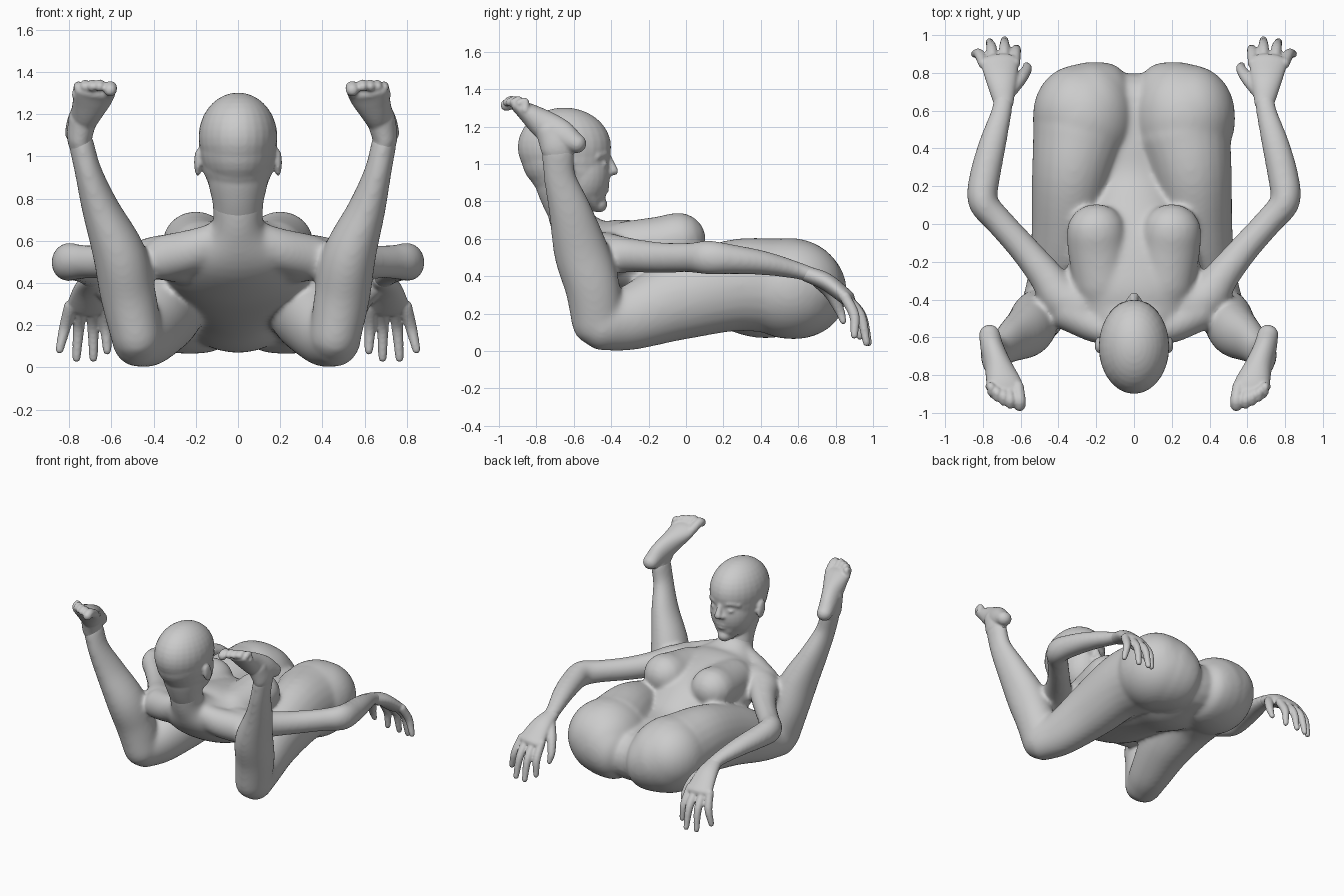
import bpy, bmesh, math
from mathutils import Vector, Matrix

X, Z = Vector((1, 0, 0)), Vector((0, 0, 1))


def spline(pts, steps=5):
    """Catmull-Rom resample of (x, y, z, a, b) points."""
    P = [Vector(p) for p in pts]
    P = [2 * P[0] - P[1]] + P + [2 * P[-1] - P[-2]]
    out = []
    for i in range(1, len(P) - 2):
        p0, p1, p2, p3 = P[i - 1:i + 3]
        for k in range(steps):
            t = k / steps
            out.append(0.5 * (2 * p1 + (p2 - p0) * t + (2 * p0 - 5 * p1 + 4 * p2 - p3) * t * t
                              + (3 * p1 - p0 - 3 * p2 + p3) * t ** 3))
    return out + [P[-2]]


def tube(bm, pts, side=X, n=24):
    """Round-ended elliptical tube; a = radius along side, b = across it."""
    pts = spline(pts)
    C = [Vector(p[:3]) for p in pts]
    rings = []
    last = len(C) - 1
    for i, p in enumerate(pts):
        t = (C[min(i + 1, last)] - C[max(i - 1, 0)]).normalized()
        s = (side - side.dot(t) * t).normalized()
        frame = (C[i], s, t.cross(s), p[3], p[4])
        cap = [(math.sin(q), math.cos(q)) for q in (0.4, 0.8, 1.2, 1.5)]
        r = min(p[3], p[4])
        caps = [(C[i] + t * r * h * (-1 if i == 0 else 1), frame[1], frame[2], p[3] * c, p[4] * c) for h, c in cap]
        if i == 0:
            rings += caps[::-1]
        rings.append(frame)
        if i == last:
            rings += caps
    vs = [[bm.verts.new(c + s * a * math.cos(2 * math.pi * k / n) + m * b * math.sin(2 * math.pi * k / n))
           for k in range(n)] for c, s, m, a, b in rings]
    for r0, r1 in zip(vs, vs[1:]):
        for k in range(n):
            bm.faces.new((r0[k], r0[(k + 1) % n], r1[(k + 1) % n], r1[k]))
    bm.faces.new(vs[0])
    bm.faces.new(vs[-1])


def ball(bm, c, r, tilt=0):
    bmesh.ops.create_uvsphere(bm, u_segments=28, v_segments=18, radius=1,
                              matrix=Matrix.Translation(c) @ Matrix.Rotation(tilt, 4, 'X') @ Matrix.Diagonal((*r, 1)))


def finish(bm, name, voxel, smooth):
    """Fuse the overlapping pieces into one smooth skin."""
    bmesh.ops.recalc_face_normals(bm, faces=bm.faces[:])
    me = bpy.data.meshes.new(name)
    bm.to_mesh(me)
    bm.free()
    ob = bpy.data.objects.new(name, me)
    bpy.context.collection.objects.link(ob)
    rm = ob.modifiers.new("fuse", 'REMESH')
    rm.mode, rm.voxel_size, rm.use_smooth_shade = 'VOXEL', voxel, True
    sm = ob.modifiers.new("soften", 'SMOOTH')
    sm.factor, sm.iterations = 0.5, smooth


def flip(pts, s, lean=0.0):
    """Mirror to side s; the right leg leans slightly inwards with height."""
    return [(s * (x - (lean * (0.4 + z) if s > 0 else 0)), y, z, a, b) for x, y, z, a, b in pts]


# torso, shoulders, arms and legs
bm = bmesh.new()
tube(bm, [(0, -.64, .78, .12, .11), (0, -.60, .67, .13, .12), (0, -.50, .56, .28, .16), (0, -.33, .50, .36, .205),
          (0, -.08, .43, .32, .215), (0, .18, .32, .23, .18), (0, .40, .27, .27, .20), (0, .62, .28, .24, .18)], n=40)
for s in (-1, 1):
    # shoulder slope
    tube(bm, flip([(.07, -.58, .63, .07, .07), (.2, -.54, .56, .10, .09), (.34, -.46, .52, .11, .11)], s), Z)
    # breast
    tube(bm, flip([(.17, -.32, .55, .15, .145), (.19, -.14, .575, .16, .145), (.2, -.04, .595, .158, .147)], s))
    # arm
    tube(bm, flip([(.27, -.44, .52, .12, .13), (.38, -.39, .52, .105, .115), (.47, -.27, .51, .09, .092),
                   (.585, -.13, .50, .082, .079), (.72, .02, .50, .08, .075), (.80, .12, .50, .092, .08),
                   (.79, .25, .49, .08, .082), (.75, .42, .47, .065, .074), (.70, .60, .43, .047, .056),
                   (.69, .69, .40, .04, .054)], s), Z)
    # buttock
    for x, y, z, rx, ry, rz in ((.265, .555, .335, .272, .295, .27), (.225, .575, .325, .235, .285, .262),
                                (.185, .59, .31, .195, .27, .245), (.15, .60, .30, .16, .255, .23),
                                (.30, .58, .35, .235, .262, .245)):
        ball(bm, (s * x, y, z), (rx, ry, rz))
    # thigh
    tube(bm, flip([(.285, .48, .35, .255, .255), (.33, .25, .35, .212, .245), (.36, -.05, .27, .184, .215),
                   (.42, -.30, .175, .147, .172), (.475, -.45, .145, .127, .145)], s, .03))
    # shin
    tube(bm, flip([(.48, -.47, .15, .122, .14), (.52, -.50, .34, .132, .147), (.56, -.56, .53, .127, .147),
                   (.65, -.62, .75, .09, .115), (.71, -.675, .93, .065, .087), (.745, -.685, 1.07, .06, .087)],
                  s, .035))
finish(bm, "body", .012, 25)

# head: cranium, jaw, neck and facial features
bm = bmesh.new()
ball(bm, (0, -.65, 1.09), (.187, .25, .212))
ball(bm, (0, -.645, 1.04), (.181, .237, .21))
ball(bm, (0, -.63, .99), (.172, .215, .20))
ball(bm, (0, -.57, .95), (.155, .165, .20))
tube(bm, [(0, -.57, .62, .12, .09), (0, -.63, .76, .118, .115), (0, -.65, .86, .138, .145),
          (0, -.65, .95, .155, .18)], n=36)
tube(bm, [(0, -.53, .85, .13, .10), (0, -.485, .795, .078, .05), (0, -.465, .785, .05, .045)])
tube(bm, [(0, -.425, 1.05, .02, .02), (0, -.40, 1.0, .02, .02), (0, -.385, .962, .028, .024)])
ball(bm, (0, -.43, .885), (.05, .022, .014))
ball(bm, (0, -.435, .86), (.043, .024, .015))
ball(bm, (0, -.48, .86), (.085, .055, .085))
for s in (-1, 1):
    ball(bm, (s * .027, -.41, .953), (.018, .022, .016))
    ball(bm, (s * .065, -.442, 1.0), (.032, .025, .016))
    tube(bm, [(s * .03, -.425, 1.04, .016, .016), (s * .07, -.432, 1.055, .016, .016),
              (s * .12, -.475, 1.04, .016, .016)], Z, 12)
    ball(bm, (s * .19, -.64, .97), (.018, .042, .068), .25)
finish(bm, "head", .009, 8)

for s, label in ((-1, "left"), (1, "right")):
    # hand: palm, four drooping fingers, thumb
    bm = bmesh.new()
    tube(bm, flip([(.69, .64, .415, .053, .042), (.70, .75, .37, .08, .047), (.712, .86, .285, .103, .042)], s))
    for x0, x1, y, z in ((.632, .62, .93, .08), (.687, .685, .975, .045), (.745, .765, .965, .045),
                         (.795, .845, .90, .085)):
        xm = (x0 + x1) / 2
        tube(bm, flip([(x0, .85, .29, .03, .03), (xm, (y + .89) / 2 + .005, .19, .028, .028),
                       (x1, y, z, .02, .02)], s), n=12)
    tube(bm, flip([(.66, .70, .38, .037, .037), (.60, .77, .31, .034, .034), (.567, .82, .22, .027, .027),
                   (.57, .84, .16, .018, .018)], s), n=12)
    finish(bm, label + "_hand", .008, 4)

    # foot: ankle, heel to ball, then toes
    bm = bmesh.new()
    tube(bm, flip([(.735, -.685, 1.02, .052, .075), (.75, -.69, 1.09, .06, .088), (.735, -.73, 1.18, .068, .075)],
                  s, .037))
    tube(bm, flip([(.765, -.585, 1.11, .055, .052), (.75, -.66, 1.15, .062, .08), (.72, -.75, 1.205, .072, .08),
                   (.69, -.84, 1.27, .093, .056), (.675, -.89, 1.30, .095, .036)], s, .037))
    for x, y, z, r in ((.605, -.96, 1.32, .032), (.655, -.955, 1.335, .024), (.69, -.94, 1.335, .023),
                       (.725, -.92, 1.335, .022), (.757, -.89, 1.33, .021)):
        tube(bm, flip([(x + .01, -.86, 1.29, r, r), (x, y + .03, z + .005, r, r), (x, y, z - .005, r, r)],
                      s, .037), n=12)
    finish(bm, label + "_foot", .008, 4)
